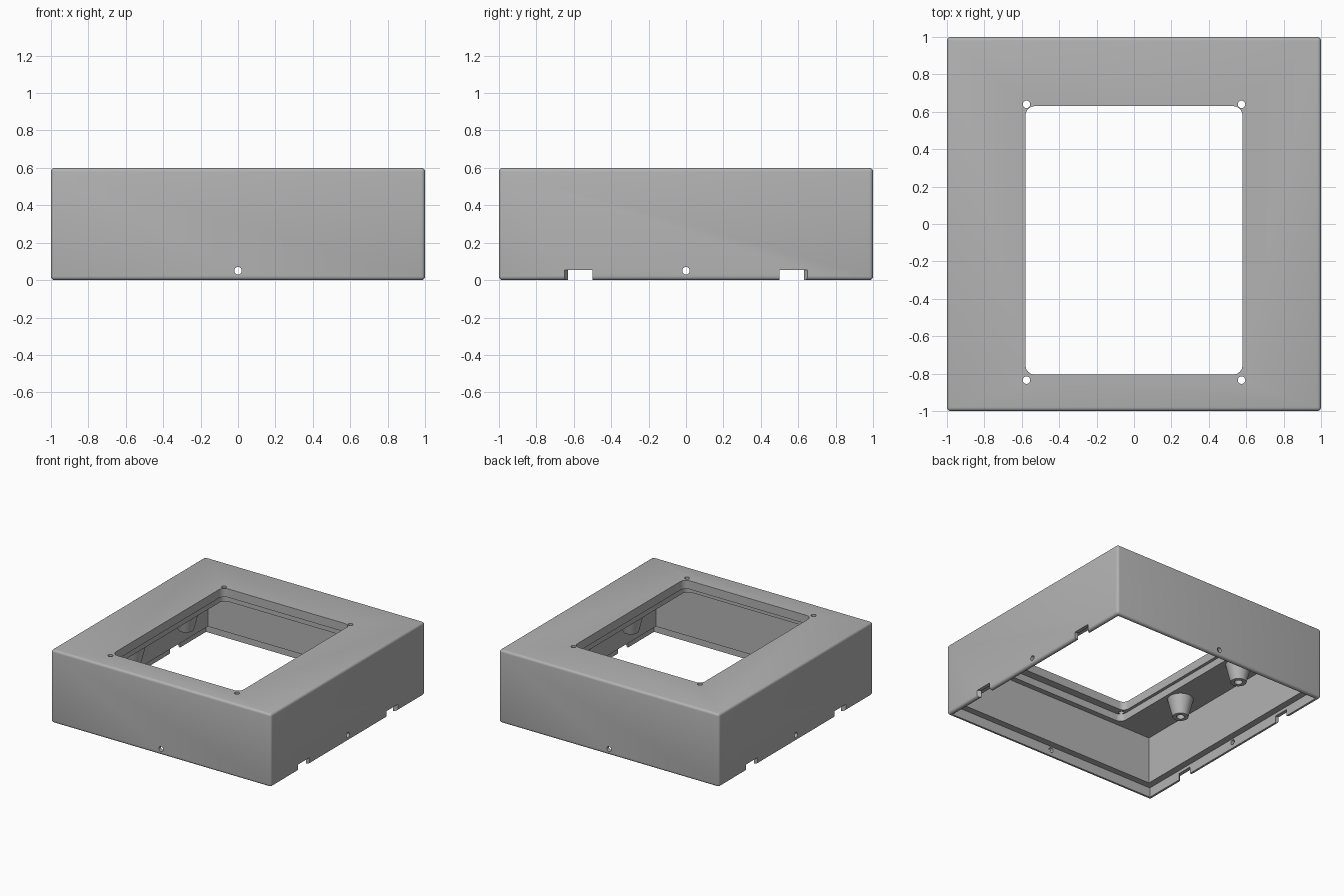
import bpy, bmesh, math
from mathutils import Matrix, Vector

cube = bpy.data.objects.get("Cube")
if cube:
    bpy.data.objects.remove(cube, do_unlink=True)

GREY = (0.45, 0.45, 0.45, 1)
mat = bpy.data.materials.new("plain grey")
mat.use_nodes = True
mat.diffuse_color = GREY
mat.node_tree.nodes["Principled BSDF"].inputs["Base Color"].default_value = GREY


def make_object(name, bm):
    bmesh.ops.recalc_face_normals(bm, faces=bm.faces[:])
    mesh = bpy.data.meshes.new(name)
    bm.to_mesh(mesh)
    bm.free()
    mesh.materials.append(mat)
    obj = bpy.data.objects.new(name, mesh)
    bpy.context.collection.objects.link(obj)
    return obj


def prism(name, outline, z0, z1):
    """Extrude a plan outline between two heights."""
    bm = bmesh.new()
    face = bm.faces.new([bm.verts.new((x, y, z0)) for x, y in outline])
    top = bmesh.ops.extrude_face_region(bm, geom=[face])["geom"]
    verts = [v for v in top if isinstance(v, bmesh.types.BMVert)]
    bmesh.ops.translate(bm, verts=verts, vec=(0, 0, z1 - z0))
    return make_object(name, bm)


def rounded_rect(x0, x1, y0, y1, r, steps=8):
    corners = [(x1 - r, y1 - r), (x0 + r, y1 - r), (x0 + r, y0 + r), (x1 - r, y0 + r)]
    return [(cx + r * math.cos(a), cy + r * math.sin(a))
            for q, (cx, cy) in enumerate(corners)
            for a in [math.pi / 2 * (q + i / steps) for i in range(steps + 1)]]


def square(half):
    return [(-half, -half), (half, -half), (half, half), (-half, half)]


def cone(name, centre, r_low, r_high, depth, axis="Z"):
    bm = bmesh.new()
    bmesh.ops.create_cone(bm, cap_ends=True, segments=32, radius1=r_low,
                          radius2=r_high, depth=depth)
    turn = Matrix.Identity(4) if axis == "Z" else Matrix.Rotation(
        math.pi / 2, 4, "Y" if axis == "X" else "X")
    bm.transform(Matrix.Translation(Vector(centre)) @ turn)
    return make_object(name, bm)


def cut(target, cutter):
    cutter.hide_render = True
    mod = target.modifiers.new("cut", "BOOLEAN")
    mod.operation = "DIFFERENCE"
    mod.solver = "EXACT"
    mod.object = cutter
    bpy.context.view_layer.objects.active = target
    bpy.ops.object.modifier_apply(modifier=mod.name)
    bpy.data.objects.remove(cutter, do_unlink=True)


def smooth(obj):
    bpy.ops.object.select_all(action="DESELECT")
    obj.select_set(True)
    bpy.context.view_layer.objects.active = obj
    bpy.ops.object.shade_smooth_by_angle(angle=math.radians(30))


HEIGHT, PLATE, LEDGE = 0.6, 0.47, 0.08

# Outer block with rounded edges
housing = prism("housing", square(1), 0, HEIGHT)
bevel = housing.modifiers.new("round", "BEVEL")
bevel.width = 0.02
bevel.segments = 4
bpy.context.view_layer.objects.active = housing
bpy.ops.object.modifier_apply(modifier=bevel.name)

# Hollow inside and stepped lower rim
cut(housing, prism("cavity", square(0.915), -0.1, PLATE))
cut(housing, prism("rim_step", square(0.97), -0.1, LEDGE))

# Window and the wider recess under it
cut(housing, prism("recess", rounded_rect(-0.605, 0.605, -0.87, 0.675, 0.05), 0.3, 0.53))
cut(housing, prism("window", rounded_rect(-0.58, 0.58, -0.805, 0.63, 0.05), 0.3, 0.7))

# Screw holes at the window corners
for x in (-0.575, 0.575):
    for y in (-0.835, 0.64):
        cut(housing, cone("screw_hole", (x, y, 0.6), 0.02, 0.02, 0.3))

# Small round hole through the middle of each wall
for axis in "XY":
    cut(housing, cone("wall_hole", (0, 0, 0.05), 0.02, 0.02, 2.4, axis))

# Flared notches in the lower edge of both sides
for sx in (-1, 1):
    for sy in (-1, 1):
        plan = [(0.95, 0.5), (1.05, 0.5), (1.05, 0.65), (1.0, 0.65), (0.97, 0.63), (0.95, 0.63)]
        cut(housing, prism("notch", [(x * sx, y * sy) for x, y in plan], -0.1, 0.055))
smooth(housing)

# Tapered mounting bosses hanging under the top plate
for side, x in (("right", -0.725), ("left", 0.725)):
    for end, y in (("front", -0.32), ("back", 0.36)):
        boss = cone(f"{end}_{side}_boss", (x, y, 0.4), 0.06, 0.1, 0.16)
        cut(boss, cone("boss_hole", (x, y, 0.36), 0.03, 0.03, 0.16))
        smooth(boss)
